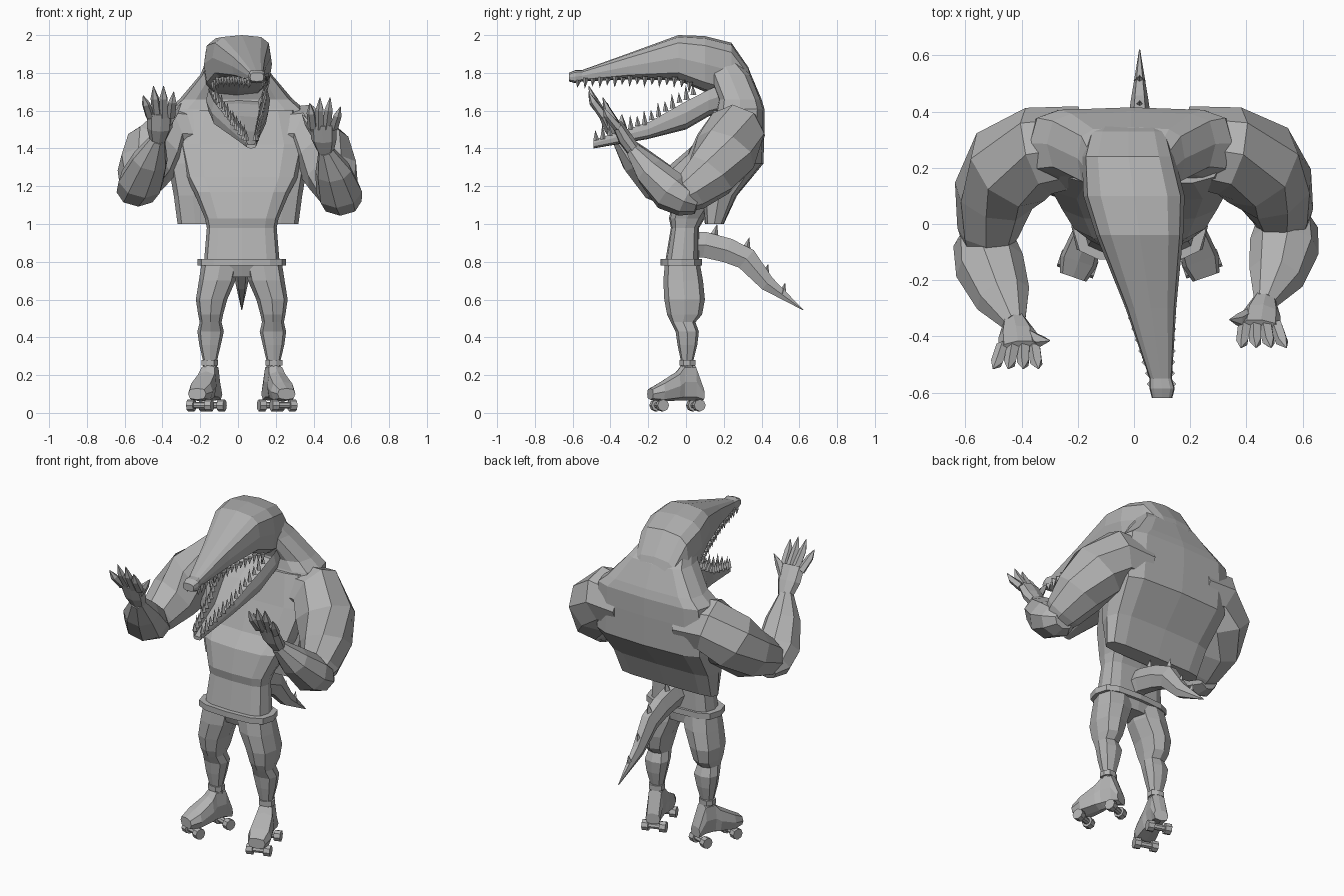
import bpy, bmesh
from math import cos, sin, pi, copysign
from mathutils import Vector, Matrix

if "Cube" in bpy.data.objects:
    bpy.data.objects.remove(bpy.data.objects["Cube"], do_unlink=True)

GREY = (0.45, 0.45, 0.45, 1)
grey = bpy.data.materials.new("plain grey")
grey.use_nodes = True
grey.diffuse_color = GREY
grey.node_tree.nodes["Principled BSDF"].inputs["Base Color"].default_value = GREY

MIDDLE = 0.02  # body centre line


def finish(name, bm):
    """Turn a bmesh into a flat shaded object."""
    bmesh.ops.recalc_face_normals(bm, faces=bm.faces)
    mesh = bpy.data.meshes.new(name)
    bm.to_mesh(mesh)
    bm.free()
    mesh.materials.append(grey)
    obj = bpy.data.objects.new(name, mesh)
    bpy.context.collection.objects.link(obj)
    return obj


def skin(bm, rings):
    """Bridge rings of points and cap both ends."""
    loops = [[bm.verts.new(p) for p in ring] for ring in rings]
    n = len(loops[0])
    for low, high in zip(loops, loops[1:]):
        for i in range(n):
            j = (i + 1) % n
            bm.faces.new((low[i], low[j], high[j], high[i]))
    bm.faces.new(loops[0][::-1])
    bm.faces.new(loops[-1])


def rounded(v, power):
    return copysign(abs(v) ** power, v)


def hull(name, rows, axis="z", n=12, power=0.75, matrix=Matrix(), dip=0):
    """Loft rows of (station, centre x, half width, low, high) along an axis."""
    rings = []
    for station, centre, half, low, high in rows:
        ring = []
        for i in range(n):
            a = 2 * pi * i / n
            x = centre + half * rounded(cos(a), power)
            w = (low + high) / 2 + (high - low) / 2 * rounded(sin(a), power)
            if sin(a) > 0.8:
                w -= dip * (high - low)
            p = (x, w, station) if axis == "z" else (x, station, w)
            ring.append(matrix @ Vector(p))
        rings.append(ring)
    bm = bmesh.new()
    skin(bm, rings)
    return finish(name, bm)


def add_tube(bm, points, radii, n=8):
    """Sweep ellipses (width, thickness) along a path."""
    points = [Vector(p) for p in points]
    rings = []
    for i, p in enumerate(points):
        ahead = points[min(i + 1, len(points) - 1)]
        behind = points[max(i - 1, 0)]
        tangent = (ahead - behind).normalized()
        side = tangent.cross(Vector((0, 0, 1))).normalized()
        up = side.cross(tangent)
        wide, thick = radii[i]
        rings.append([p + side * wide * cos(2 * pi * k / n) + up * thick * sin(2 * pi * k / n)
                      for k in range(n)])
    skin(bm, rings)


def tube(name, points, radii, n=8):
    bm = bmesh.new()
    add_tube(bm, points, radii, n)
    return finish(name, bm)


def add_spike(bm, base, tip, radius):
    """Four sided cone from base to tip."""
    base, tip = Vector(base), Vector(tip)
    way = tip - base
    turn = way.to_track_quat("Z", "Y").to_matrix().to_4x4()
    bmesh.ops.create_cone(bm, cap_ends=True, segments=4, radius1=radius, radius2=0,
                          depth=way.length, matrix=Matrix.Translation((base + tip) / 2) @ turn)


# Torso, from hips to chest
hull("torso", [(z, MIDDLE, half, low, high) for z, half, low, high in (
    (.72, .13, -.08, .06), (.8, .2, -.11, .07), (.98, .185, -.08, .07), (1.03, .195, -.09, .1),
    (1.17, .255, -.06, .2), (1.25, .3, .01, .25), (1.42, .34, .08, .3), (1.6, .29, .14, .3))],
    power=.6)

# Broad back with the loose lower edge and the neck
hull("back_and_neck", [
    (1.0, 0, .32, .1, .2), (1.15, 0, .34, .08, .27), (1.32, 0, .37, .08, .41),
    (1.5, -.01, .37, .12, .415), (1.61, -.01, .36, .16, .415), (1.66, -.01, .3, .17, .4),
    (1.79, -.01, .19, .12, .345), (1.88, -.02, .14, .1, .26)], power=.5)

# Belt
hull("belt", [(z, MIDDLE, .235, -.135, .085) for z in (.78, .815)], power=.65)

# Head with upper jaw, and the open lower jaw
upper_rows = [
    (-.62, .1, .036, 1.755, 1.8), (-.585, .1, .045, 1.745, 1.815), (-.55, .095, .04, 1.755, 1.815),
    (-.3, .06, .09, 1.765, 1.905), (-.04, .02, .155, 1.76, 2.0), (.1, 0, .18, 1.7, 1.995),
    (.24, -.02, .165, 1.66, 1.96), (.33, -.02, .14, 1.6, 1.83), (.39, -.01, .1, 1.5, 1.66)]
lower_rows = [
    (-.49, .07, .027, 1.4, 1.455), (-.2, .04, .085, 1.45, 1.555), (0, .01, .15, 1.5, 1.68),
    (.12, 0, .17, 1.57, 1.74), (.25, 0, .15, 1.6, 1.8)]
hull("head_and_upper_jaw", upper_rows, "y", power=.6)
hull("lower_jaw", lower_rows, "y", power=.6, dip=.6)


def teeth(name, rows, edge, length, first, last, count):
    """Two rows of teeth that follow the edge of a jaw."""
    bm = bmesh.new()
    for i in range(count):
        y = first + (last - first) * i / (count - 1)
        for a, b in zip(rows, rows[1:]):
            if a[0] <= y <= b[0]:
                t = (y - a[0]) / (b[0] - a[0])
                row = [u + (v - u) * t for u, v in zip(a, b)]
        size = length * (1 if i % 2 else .7)
        for side in (-1, 1):
            x = row[1] + side * row[2] * .85
            z = row[edge]
            add_spike(bm, (x, y, z - size * .4), (x, y - .005, z + size * .9), .016)
    finish(name, bm)


teeth("upper_teeth", upper_rows, 3, -.045, -.57, .02, 16)
teeth("lower_teeth", lower_rows, 4, .06, -.475, .04, 15)


# Arms: the right one reaches a little further forward and up
def arm(label, s, shift):
    dx, dy, dz = shift

    def place(x, y, z, weight=1.0):
        # Sideways shift only builds up close to the wrist
        return Vector((s * x + dx * weight ** 6, y + dy * weight, z + dz * weight))

    tube(label + "_upper_arm",
         [place(.18, .28, 1.47, 0), place(.34, .26, 1.48, 0), place(.44, .21, 1.38, .1),
          place(.5, .13, 1.26, .4), place(.53, .03, 1.17, .8), place(.54, -.05, 1.12, .8)],
         [(r, r) for r in (.14, .16, .17, .145, .11, .07)])
    tube(label + "_forearm",
         [place(.55, .06, 1.1, .8), place(.545, 0, 1.12, .8), place(.535, -.08, 1.17, .9),
          place(.505, -.19, 1.28), place(.465, -.28, 1.39)],
         [(.06, .05), (.11, .085), (.125, .11), (.1, .085), (.042, .042)])
    tube(label + "_palm",
         [place(.465, -.27, 1.38), place(.455, -.32, 1.45), place(.45, -.365, 1.53)],
         [(.042, .038), (.068, .04), (.072, .028)])
    # Thumb first, then four clawed fingers
    bm = bmesh.new()
    roots = [place(.42, -.32, 1.46)] + [place(.395 + .037 * i, -.36, 1.51) for i in range(4)]
    tips = [place(.34, -.34, 1.58)] + [place(.38 + .054 * i, -.44, z)
                                       for i, z in enumerate((1.64, 1.67, 1.67, 1.62))]
    for root, tip in zip(roots, tips):
        knuckle = root.lerp(tip, .6) + Vector((0, -.01, 0))
        add_tube(bm, [root, knuckle, tip], [(.025, .025), (.023, .02), (.002, .002)], 5)
    finish(label + "_fingers", bm)


arm("left", 1, (0, 0, 0))
arm("right", -1, (.04, -.075, .06))


# Legs, boots and skate wheels
def leg(label, s):
    hull(label + "_leg", [(z, MIDDLE + s * off, half, low, high) for z, off, half, low, high in (
        (.81, .11, .1, -.11, .07), (.7, .13, .097, -.12, .09), (.6, .16, .083, -.115, .1),
        (.52, .165, .066, -.1, .085), (.48, .165, .058, -.08, .05), (.43, .165, .07, -.055, .068),
        (.36, .168, .057, -.045, .06), (.28, .168, .038, -.028, .04), (.2, .168, .038, -.028, .04))],
        n=8, power=.75)
    foot = Matrix.Translation((MIDDLE + s * .172, 0, 0)) @ Matrix.Rotation(s * .33, 4, "Z")
    hull(label + "_boot", [
        (-.2, 0, .05, .07, .13), (-.14, 0, .067, .06, .165), (-.05, 0, .057, .065, .22),
        (-.02, 0, .047, .065, .26), (.045, 0, .045, .065, .26), (.09, 0, .042, .065, .13)],
        "y", n=8, power=.65, matrix=foot)
    hull(label + "_boot_cuff", [(z, 0, .047, -.035, .05) for z in (.25, .28)], n=8, matrix=foot)
    bm = bmesh.new()
    for y in (-.15, .055):
        for x, radius, depth in ((-.05, .032, .036), (.05, .032, .036), (0, .018, .1)):
            spot = Matrix.Translation((x, y, .04)) @ Matrix.Rotation(pi / 2, 4, "Y")
            bmesh.ops.create_cone(bm, cap_ends=True, segments=8, radius1=radius, radius2=radius,
                                  depth=depth, matrix=foot @ spot)
    finish(label + "_wheels", bm)


leg("left", 1)
leg("right", -1)

# Tail with a row of spikes
tube("tail", [(MIDDLE, y, z) for y, z in (
    (.02, .89), (.1, .89), (.22, .86), (.32, .815), (.43, .685), (.62, .545))],
    [(.06, .08), (.055, .078), (.05, .075), (.047, .07), (.033, .047), (.002, .002)], 6)
bm = bmesh.new()
for y, z in ((.15, .94), (.32, .87), (.42, .73), (.51, .63)):
    add_spike(bm, (MIDDLE, y, z), (MIDDLE, y + .015, z + .06), .022)
finish("tail_spikes", bm)
